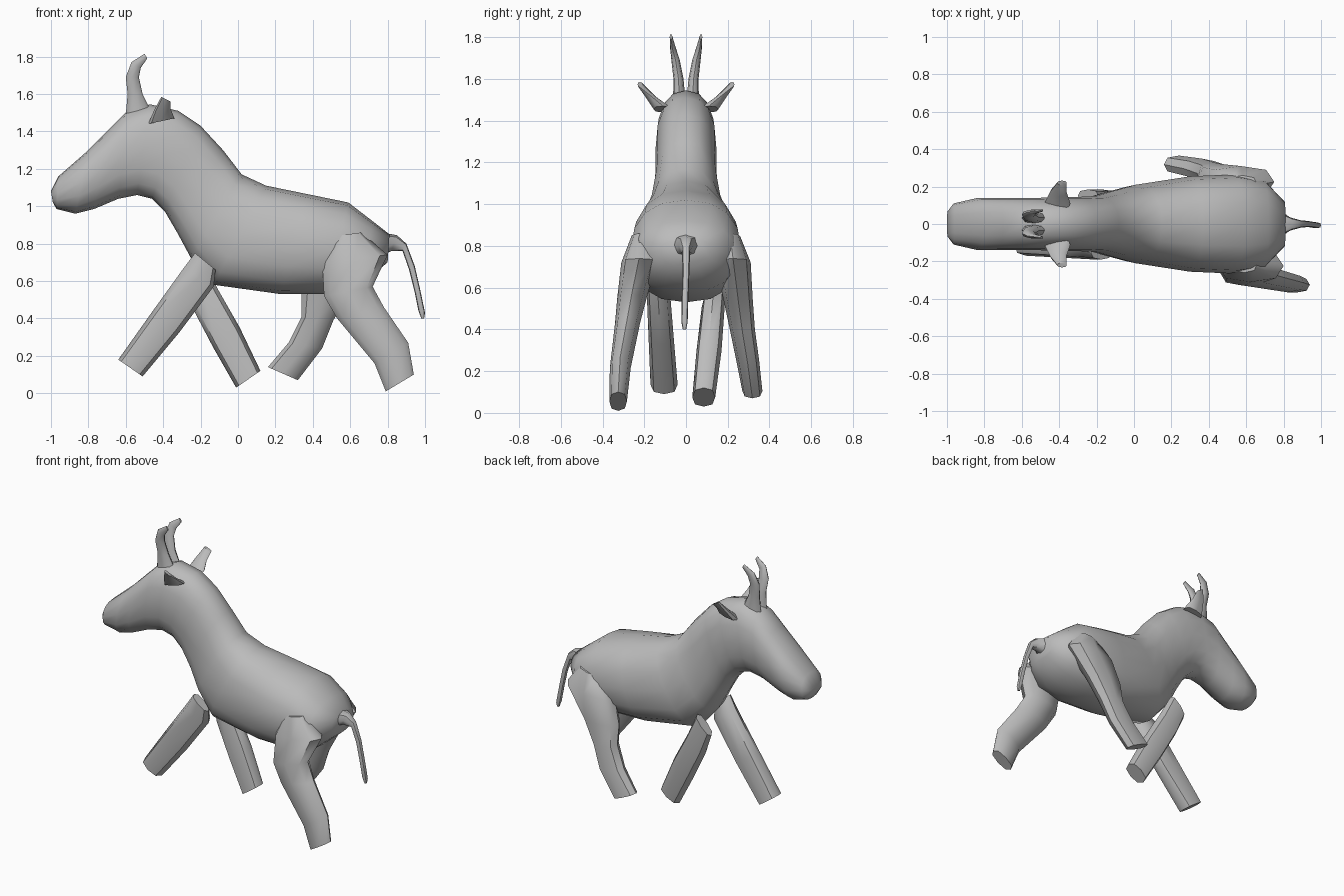
import bpy
import bmesh
import math
from mathutils import Vector

default_cube = bpy.data.objects.get("Cube")
if default_cube:
    bpy.data.objects.remove(default_cube, do_unlink=True)

# One plain grey hide colour for the whole animal
HIDE_COLOUR = (.5, .5, .5, 1)
hide = bpy.data.materials.new("plain grey hide")
hide.diffuse_color = HIDE_COLOUR
hide.use_nodes = True
hide.node_tree.nodes["Principled BSDF"].inputs["Base Color"].default_value = HIDE_COLOUR


def rounded(value, squareness):
    """Push a sine or cosine outward to make a boxier oval."""
    return math.copysign(abs(value) ** squareness, value)


def loft(name, sections, sides=8, squareness=.8, mirror=False, angle=50):
    """Skin a row of oval sections.

    Each section is (edge_x, edge_z, opposite_x, opposite_z, centre_y, half_width):
    two opposite points of the outline seen from the side, then the depth.
    """
    bm = bmesh.new()
    rings = []
    for edge_x, edge_z, opposite_x, opposite_z, centre_y, half_width in sections:
        edge = Vector((edge_x, centre_y, edge_z))
        opposite = Vector((opposite_x, centre_y, opposite_z))
        centre = (edge + opposite) / 2
        reach = (edge - opposite) / 2
        ring = []
        for i in range(sides):
            turn = math.tau * i / sides
            along = rounded(math.cos(turn), squareness)
            across = rounded(math.sin(turn), squareness)
            position = centre + reach * along + Vector((0, half_width * across, 0))
            ring.append(bm.verts.new(position))
        rings.append(ring)

    # Walls between neighbouring rings, then the two end caps
    for ring, following in zip(rings, rings[1:]):
        for i in range(sides):
            j = (i + 1) % sides
            bm.faces.new((ring[i], ring[j], following[j], following[i]))
    bm.faces.new(rings[0])
    bm.faces.new(rings[-1])

    # Optional twin on the other side of the animal
    if mirror:
        copied = bmesh.ops.duplicate(bm, geom=bm.verts[:] + bm.edges[:] + bm.faces[:])
        for item in copied["geom"]:
            if isinstance(item, bmesh.types.BMVert):
                item.co.y = -item.co.y
    bmesh.ops.recalc_face_normals(bm, faces=bm.faces)

    mesh = bpy.data.meshes.new(name)
    bm.to_mesh(mesh)
    bm.free()
    mesh.materials.append(hide)
    part = bpy.data.objects.new(name, mesh)
    bpy.context.scene.collection.objects.link(part)
    bpy.ops.object.select_all(action="DESELECT")
    part.select_set(True)
    bpy.context.view_layer.objects.active = part
    bpy.ops.object.shade_smooth_by_angle(angle=math.radians(angle))
    return part


# Head, neck and torso in one skin, from muzzle to rump
loft("head_neck_and_torso", [
    (-1, 1.08, -.99, 1.02, 0, .07),
    (-.96, 1.16, -.97, .985, 0, .11),
    (-.8, 1.3, -.87, .96, 0, .14),
    (-.7, 1.4, -.77, .985, 0, .14),
    (-.59, 1.51, -.64, 1.04, 0, .14),
    (-.47, 1.545, -.54, 1.06, 0, .14),
    (-.32, 1.51, -.46, 1.04, 0, .145),
    (-.2, 1.43, -.39, .97, 0, .145),
    (-.08, 1.3, -.32, .85, 0, .15),
    (.02, 1.17, -.25, .72, 0, .175),
    (.15, 1.11, -.13, .58, 0, .21),
    (.37, 1.065, .23, .53, 0, .255),
    (.59, 1.02, .47, .53, 0, .265),
    (.72, .92, .66, .58, 0, .24),
    (.81, .85, .8, .7, 0, .12),
], sides=16, squareness=.85, angle=70)

# Fore legs: the near one reaches forward, the far one trails
loft("near_fore_leg", [
    (-.23, .75, -.12, .66, -.155, .035),
    (-.29, .67, -.13, .57, -.135, .055),
    (-.47, .42, -.31, .33, -.12, .06),
    (-.64, .18, -.51, .09, -.105, .065),
])
loft("far_fore_leg", [
    (-.3, .6, -.19, .72, .15, .035),
    (-.24, .45, -.11, .56, .13, .055),
    (-.13, .24, .01, .35, .11, .06),
    (-.01, .03, .12, .12, .085, .055),
])

# Hind legs: thigh, hock and hoof end, the far one swung forward
loft("near_hind_leg", [
    (.52, .84, .66, .86, -.21, .05),
    (.45, .7, .8, .74, -.225, .085),
    (.46, .52, .72, .57, -.26, .07),
    (.53, .4, .78, .46, -.28, .06),
    (.73, .16, .91, .27, -.315, .05),
    (.79, .01, .94, .1, -.325, .042),
])
loft("far_hind_leg", [
    (.5, .83, .66, .86, .21, .05),
    (.39, .7, .75, .74, .225, .085),
    (.34, .54, .6, .54, .25, .07),
    (.34, .41, .51, .39, .27, .06),
    (.27, .27, .45, .24, .295, .055),
    (.16, .14, .32, .07, .318, .048),
])

# Curved horns and stubby ears in mirrored pairs
loft("horns", [
    (-.6, 1.49, -.46, 1.5, .032, .03),
    (-.59, 1.6, -.51, 1.6, .036, .024),
    (-.6, 1.69, -.53, 1.69, .05, .02),
    (-.57, 1.77, -.52, 1.74, .064, .013),
    (-.5, 1.815, -.485, 1.79, .072, .006),
], mirror=True)
loft("ears", [
    (-.48, 1.44, -.34, 1.47, .11, .045),
    (-.45, 1.51, -.36, 1.52, .17, .025),
    (-.41, 1.585, -.36, 1.56, .22, .012),
], mirror=True)

# Tail arching off the rump and hanging down
loft("tail", [
    (.77, .86, .77, .74, 0, .08),
    (.85, .845, .82, .76, 0, .035),
    (.9, .8, .88, .76, 0, .02),
    (.945, .68, .915, .66, 0, .016),
    (.975, .55, .945, .54, -.005, .016),
    (1, .43, .965, .44, -.007, .015),
    (.995, .4, .98, .4, -.007, .008),
])
